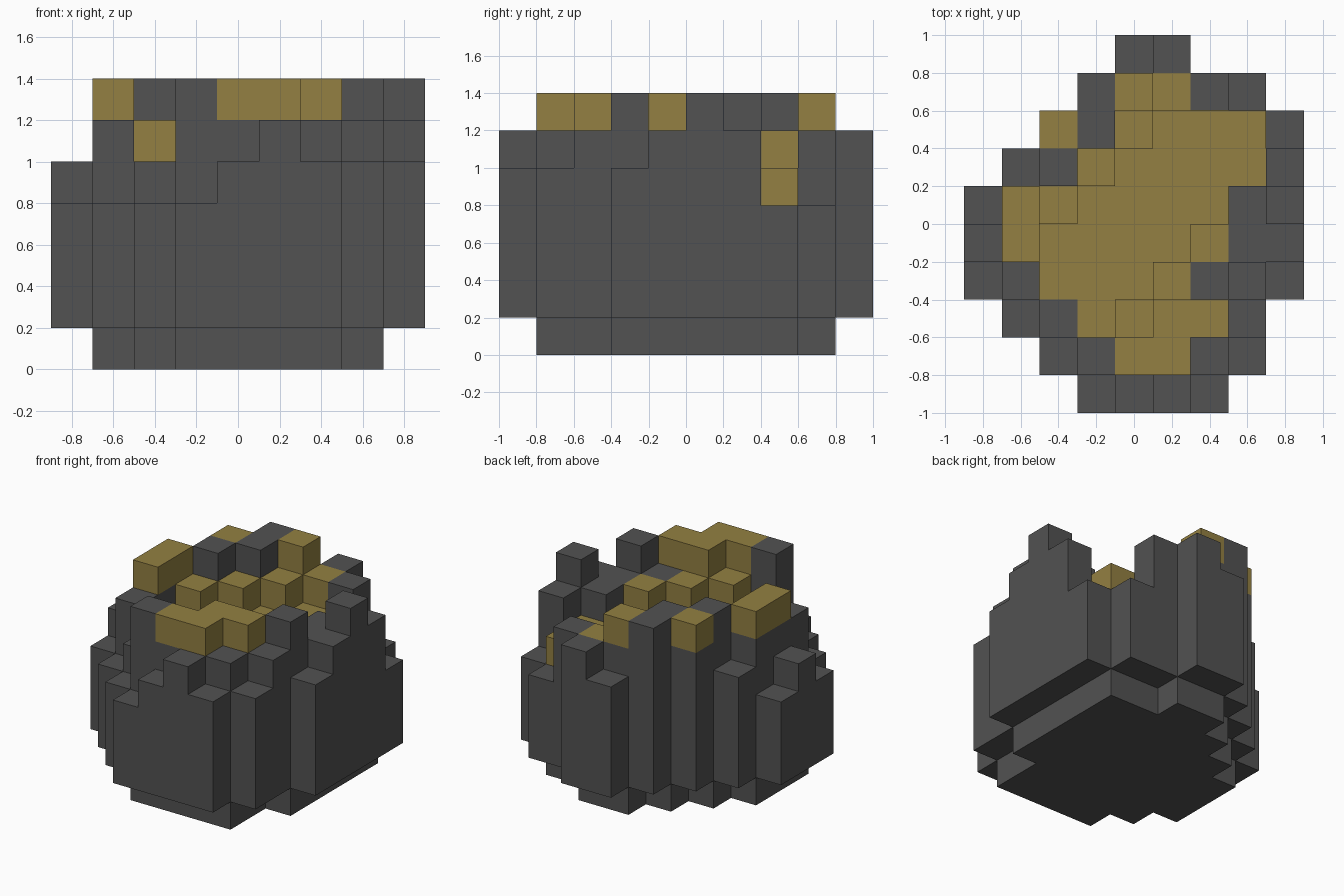
import bpy, bmesh
from mathutils import Vector

if "Cube" in bpy.data.objects:
    bpy.data.objects.remove(bpy.data.objects["Cube"], do_unlink=True)

S = 0.2                      # block size
ORIGIN = Vector((-0.9, -1.0, 0.0))

# Column heights in blocks, rows front to back, left to right along x.
# Digits are grey columns; e, f, g are columns of 5, 6, 7 with a gold top block.
ROWS = [
    "...4565..",
    "..47gg65.",
    ".45efgg6.",
    "46eeef675",
    "5geeeef66",
    "4gfeeee67",
    ".57feeee6",
    "..g7feee4",
    "...7gf64.",
    "....56...",
]


def material(name, rgb):
    mat = bpy.data.materials.new(name)
    mat.use_nodes = True
    mat.diffuse_color = (*rgb, 1.0)
    bsdf = next(n for n in mat.node_tree.nodes if n.type == 'BSDF_PRINCIPLED')
    bsdf.inputs["Base Color"].default_value = (*rgb, 1.0)
    bsdf.inputs["Roughness"].default_value = 0.9
    return mat


GREY = material("dark_grey", (0.084, 0.084, 0.084))
GOLD = material("gold", (0.292, 0.216, 0.054))

# Sort the blocks into parts
columns = {(i, j): c for j, row in enumerate(ROWS)
           for i, c in enumerate(row) if c != "."}
foot, wall, gold = set(), set(), set()
for (i, j), c in columns.items():
    is_gold = c in "efg"
    height = "efg".index(c) + 5 if is_gold else int(c)
    # The foot is the outline shrunk by one block
    if all(n in columns for n in ((i - 1, j), (i + 1, j), (i, j - 1), (i, j + 1))):
        foot.add((i, j, 0))
    for k in range(1, height):
        (gold if is_gold and k == height - 1 else wall).add((i, j, k))
solid = foot | wall | gold


def build_part(name, cells, mat):
    """Make a mesh of the outward faces of the cells not covered by a block."""
    bm = bmesh.new()
    for cell in sorted(cells):
        centre = Vector(cell) + Vector((0.5, 0.5, 0.5))
        for axis in range(3):
            for sign in (-1, 1):
                step = [0, 0, 0]
                step[axis] = sign
                if tuple(a + b for a, b in zip(cell, step)) in solid:
                    continue
                n = Vector(step) * 0.5
                u, v = Vector((0, 0, 0)), Vector((0, 0, 0))
                u[(axis + 1) % 3] = 0.5
                v[(axis + 2) % 3] = 0.5 * sign
                corners = (-u - v, u - v, u + v, v - u)
                bm.faces.new([bm.verts.new(ORIGIN + (centre + n + c) * S)
                              for c in corners])
    bmesh.ops.remove_doubles(bm, verts=bm.verts, dist=0.001)
    mesh = bpy.data.meshes.new(name)
    bm.to_mesh(mesh)
    bm.free()
    mesh.materials.append(mat)
    obj = bpy.data.objects.new(name, mesh)
    bpy.context.collection.objects.link(obj)
    return obj


build_part("foot", foot, GREY)
build_part("outer_wall", wall, GREY)
build_part("gold_filling", gold, GOLD)
